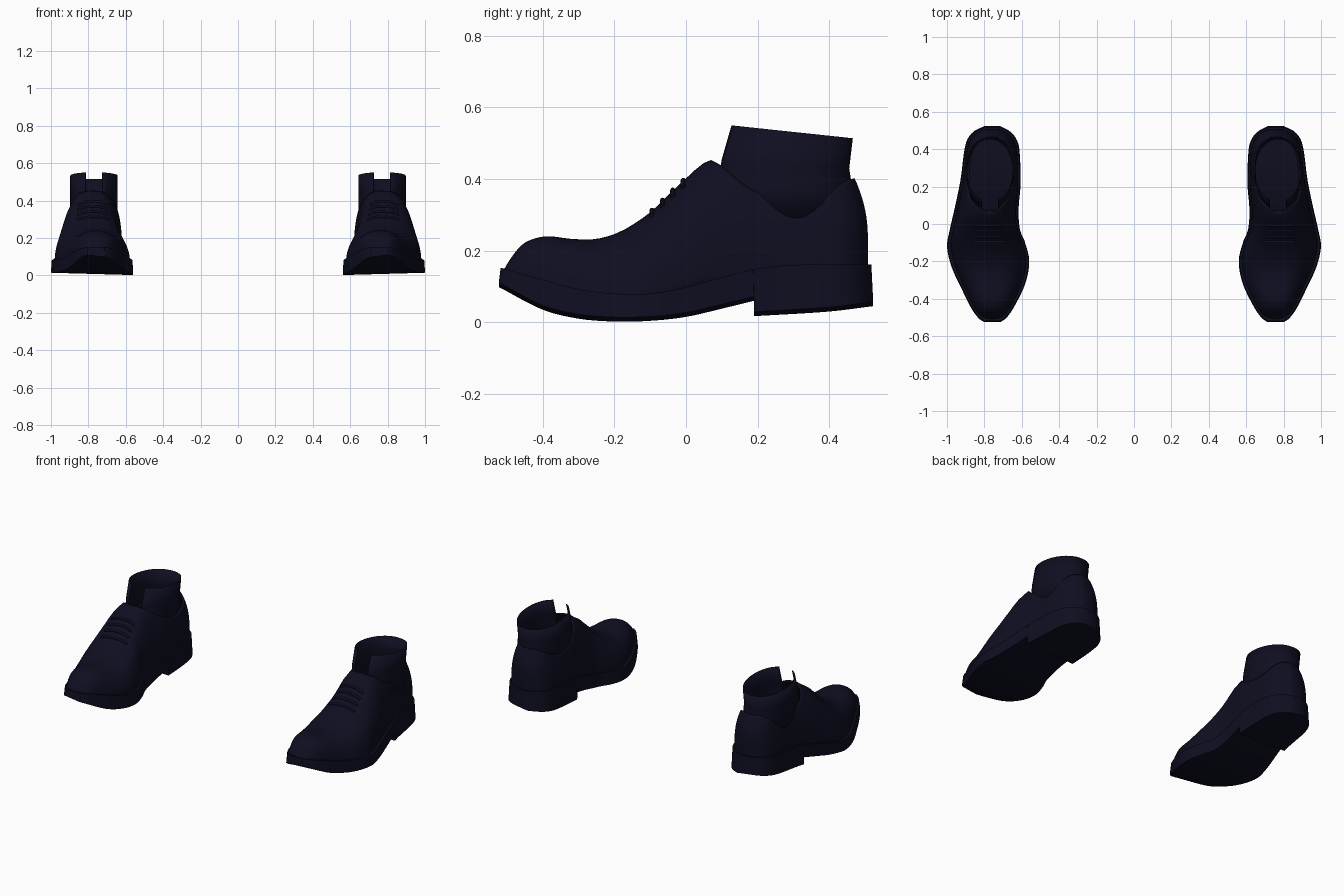
import bpy, bmesh, math

if "Cube" in bpy.data.objects:
    bpy.data.objects.remove(bpy.data.objects["Cube"])

navy = bpy.data.materials.new("dark navy")
navy.diffuse_color = (0.0045, 0.0045, 0.0155, 1)
navy.use_nodes = True
navy.node_tree.nodes["Principled BSDF"].inputs["Base Color"].default_value = navy.diffuse_color


def curve(points):
    """Smooth interpolation through (position, value) points."""
    n = len(points)

    def slope(i):
        a, b = points[max(i - 1, 0)], points[min(i + 1, n - 1)]
        return (b[1] - a[1]) / (b[0] - a[0])

    def f(p):
        p = min(max(p, points[0][0]), points[-1][0])
        i = 0
        while i < n - 2 and p > points[i + 1][0]:
            i += 1
        (p0, v0), (p1, v1) = points[i], points[i + 1]
        h = p1 - p0
        t = (p - p0) / h
        return (v0 * (2*t**3 - 3*t**2 + 1) + v1 * (3*t**2 - 2*t**3)
                + h * slope(i) * (t**3 - 2*t**2 + t) + h * slope(i + 1) * (t**3 - t**2))
    return f


# Plan outline of the sole, and side profiles
x_in = curve([(-.522, .71), (-.505, .685), (-.45, .645), (-.32, .582), (-.2, .56), (-.1, .582),
              (-.03, .61), (.08, .617), (.21, .607), (.4, .613), (.46, .632), (.5, .67), (.523, .715)])
x_out = curve([(-.522, .805), (-.505, .83), (-.45, .87), (-.35, .92), (-.23, .975), (-.12, 1.0),
               (-.04, .987), (.11, .953), (.24, .927), (.4, .906), (.46, .887), (.5, .85), (.523, .80)])
welt = curve([(-.522, .152), (-.4, .118), (-.3, .092), (-.2, .08), (-.1, .08), (0, .098), (.1, .125),
              (.2, .15), (.3, .16), (.523, .162)])
arch = curve([(-.522, .098), (-.4, .035), (-.3, .01), (-.2, .002), (-.1, .004), (0, .015),
              (.1, .038), (.19, .06)])
heel = curve([(.19, .017), (.4, .03), (.523, .045)])
ridge = curve([(-.507, .15), (-.492, .175), (-.46, .215), (-.42, .235), (-.38, .24), (-.32, .233),
               (-.25, .233), (-.18, .255), (-.1, .307), (-.05, .355), (0, .402), (.045, .442), (.07, .453),
               (.12, .468), (.51, .47)])
collar = curve([(.07, .453), (.1, .437), (.15, .393), (.2, .362), (.25, .345), (.3, .337), (.37, .348),
                (.44, .378), (.48, .397), (.51, .402)])
ridge_x = curve([(-.51, .757), (-.2, .765), (.1, .77), (.51, .76)])
N = 2.4


def finish(bm, name):
    bmesh.ops.remove_doubles(bm, verts=bm.verts, dist=0.0003)
    bmesh.ops.recalc_face_normals(bm, faces=bm.faces)
    me = bpy.data.meshes.new(name)
    bm.to_mesh(me)
    bm.free()
    ob = bpy.data.objects.new(name, me)
    bpy.context.collection.objects.link(ob)
    me.materials.append(navy)
    return ob


def smooth_and_mirror(ob, thickness=0):
    bpy.ops.object.select_all(action='DESELECT')
    bpy.context.view_layer.objects.active = ob
    ob.select_set(True)
    bpy.ops.object.shade_smooth_by_angle(angle=math.radians(40))
    if thickness:
        s = ob.modifiers.new("thickness", 'SOLIDIFY')
        s.thickness = thickness
        s.offset = -1
    ob.modifiers.new("pair", 'MIRROR')


def bridge(bm, a, b, closed=False):
    n = len(a)
    for i in range(n if closed else n - 1):
        j = (i + 1) % n
        bm.faces.new((a[i], a[j], b[j], b[i]))


# Sole with stepped heel block
stations = sorted([.523 * -math.cos(math.pi * i / 56) for i in range(57)] + [.1895, .1905])
bm = bmesh.new()
rows = []
for y in stations:
    a, b = x_in(y), x_out(y)
    bottom = arch(y) if y < .19 else heel(y)
    rows.append([bm.verts.new(p) for p in (
        (a, y, bottom), (b, y, bottom + .012), (b - .004, y * .99, welt(y)), (a + .004, y * .99, welt(y)))])
for r, s in zip(rows, rows[1:]):
    bridge(bm, r, s, True)
bm.faces.new(rows[0])
bm.faces.new(rows[-1])
smooth_and_mirror(finish(bm, "sole"))


def top_angle(y):
    """Where the arched section is cut by the collar."""
    if y <= .07:
        return math.pi / 2
    base = welt(y) - .03
    u = min(1, max(0, (collar(y) - base) / (ridge(y) - base)))
    return math.asin(u ** (N / 2))


def surface(y, angle, side, lift=0):
    """Point on the upper: angle 0 at the welt, 90 degrees on the ridge."""
    base, ys = welt(y) - .03, y / .972
    c = max(0.0, math.cos(angle)) if angle < math.pi / 2 - 1e-6 else 0.0
    half = (x_out(ys) - ridge_x(y)) if side > 0 else (ridge_x(y) - x_in(ys))
    x = ridge_x(y) + side * (half * .92 + lift) * c ** (2 / N)
    z = base + (ridge(y) + lift - base) * math.sin(angle) ** (2 / N)
    w = min(1, max(0, (y - .33) / .17))
    lean = .036 * max(0, (z - .24) / .16) ** 2
    return (x, y - w * lean, z)


# Upper: arched sections, open behind the collar point
stations = sorted([.508 * -math.cos(math.pi * i / 64) for i in range(65)] + [.07, .076, .084])
bm = bmesh.new()
columns = []
K = 16
for y in stations:
    e = top_angle(y)
    columns.append([[bm.verts.new(surface(y, e * k / K, s)) for k in range(K + 1)] for s in (-1, 1)])
for p, q in zip(columns, columns[1:]):
    bridge(bm, p[0], q[0])
    bridge(bm, p[1], q[1])
for end in (columns[0], columns[-1]):
    bridge(bm, end[0], end[1])
smooth_and_mirror(finish(bm, "upper"), .01)

# Sock: ankle tube split at the front
bm = bmesh.new()
levels = [(0.0, .07, .475, .28, .30), (.35, .08, .465, .39, .37), (.6, .09, .456, .455, .43), (1, .118, .466, .551, .514)]
rows = []
for t, front, back, zf, zb in levels:
    ring = []
    gap = math.asin(.04 / .125)
    for i in range(41):
        a = gap + (2 * math.pi - 2 * gap) * i / 40
        f = (1 - math.cos(a)) / 2
        sx, cy = math.sin(a), math.cos(a)
        ring.append(bm.verts.new((.77 + .127 * math.copysign(abs(sx) ** .9, sx),
                                  (front + back) / 2 - (back - front) / 2 * cy, zf + (zb - zf) * f)))
    rows.append(ring)
for r, s in zip(rows, rows[1:]):
    bridge(bm, r, s)
smooth_and_mirror(finish(bm, "sock"), .004)


def tube(name, points, radius):
    cu = bpy.data.curves.new(name, 'CURVE')
    cu.dimensions = '3D'
    cu.bevel_depth = radius
    cu.bevel_resolution = 2
    cu.use_fill_caps = True
    sp = cu.splines.new('POLY')
    sp.points.add(len(points) - 1)
    for p, co in zip(sp.points, points):
        p.co = (*co, 1)
    cu.materials.append(navy)
    ob = bpy.data.objects.new(name, cu)
    bpy.context.collection.objects.link(ob)
    ob.modifiers.new("pair", 'MIRROR')


# Laces across the instep
for y in (-.095, -.066, -.037, -.008):
    left = [surface(y, math.radians(d), -1, .002) for d in (68, 73, 78, 83, 87, 90)]
    right = [surface(y, math.radians(d), 1, .002) for d in (87, 83, 78, 73, 68)]
    tube("lace", left + right, .007)
